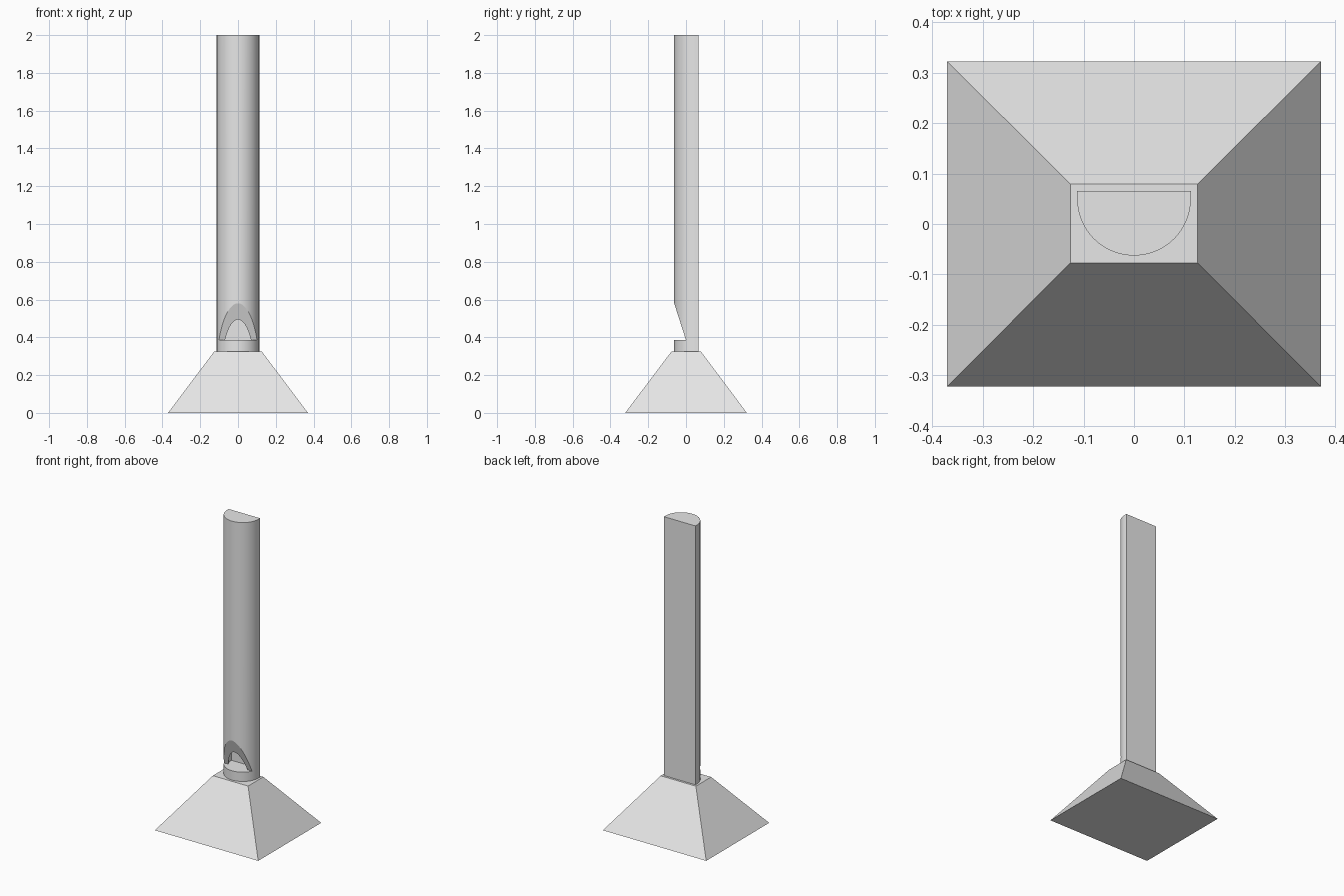
import bpy, bmesh, math

if "Cube" in bpy.data.objects:
    bpy.data.objects.remove(bpy.data.objects["Cube"])

grey = bpy.data.materials.new("plain grey")
grey.diffuse_color = (0.8, 0.8, 0.8, 1)
grey.use_nodes = True
grey.node_tree.nodes["Principled BSDF"].inputs["Base Color"].default_value = grey.diffuse_color


def make(name, rings, colour=grey):
    """Closed solid lofted between two matching rings of points."""
    bm = bmesh.new()
    a, b = [[bm.verts.new(p) for p in ring] for ring in rings]
    n = len(a)
    bm.faces.new(a)
    bm.faces.new(b)
    for i in range(n):
        j = (i + 1) % n
        bm.faces.new((a[i], a[j], b[j], b[i]))
    bmesh.ops.recalc_face_normals(bm, faces=bm.faces)
    mesh = bpy.data.meshes.new(name)
    bm.to_mesh(mesh)
    bm.free()
    obj = bpy.data.objects.new(name, mesh)
    bpy.context.collection.objects.link(obj)
    mesh.materials.append(colour)
    return obj


def d_ring(radius, back, z, steps=48):
    """Half round at the front, flat at the back."""
    cy = 0.05
    arc = [(radius * math.cos(math.pi + math.pi * i / steps),
            cy + radius * math.sin(math.pi + math.pi * i / steps), z)
           for i in range(steps + 1)]
    return arc + [(radius, back, z), (-radius, back, z)]


def d_prism(name, radius, back, z0, z1):
    return make(name, [d_ring(radius, back, z0), d_ring(radius, back, z1)])


def rect(x, y0, y1, z):
    return [(-x, y0, z), (x, y0, z), (x, y1, z), (-x, y1, z)]


def activate(obj):
    bpy.ops.object.select_all(action='DESELECT')
    obj.select_set(True)
    bpy.context.view_layer.objects.active = obj


def cut(obj, cutter):
    activate(obj)
    mod = obj.modifiers.new("cut", 'BOOLEAN')
    mod.operation = 'DIFFERENCE'
    mod.solver = 'EXACT'
    mod.object = cutter
    bpy.ops.object.modifier_apply(modifier=mod.name)
    bpy.data.objects.remove(cutter)


# Sloped base
make("base", [rect(0.37, -0.322, 0.322, 0), rect(0.126, -0.077, 0.079, 0.325)])

# Short solid foot below the mouth
foot = d_prism("pipe_foot", 0.1125, 0.065, 0.32, 0.385)

# Hollow pipe, closed at the top
pipe = d_prism("pipe_body", 0.1125, 0.065, 0.385, 2.0)
cut(pipe, d_prism("bore_cutter", 0.085, 0.055, 0.3, 1.97))

# Slanted mouth at the foot of the pipe
slope = 0.0625 / 0.195
profile = [(-slope * (z - 0.385), z) for z in (0.285, 0.785)]
profile += [(-0.3, 0.785), (-0.3, 0.285)]
cut(pipe, make("mouth_cutter", [[(x, y, z) for y, z in profile] for x in (-0.3, 0.3)]))

# Smooth round sides with sharp edges kept
for part in (foot, pipe):
    activate(part)
    bpy.ops.object.shade_smooth_by_angle(angle=math.radians(15))
